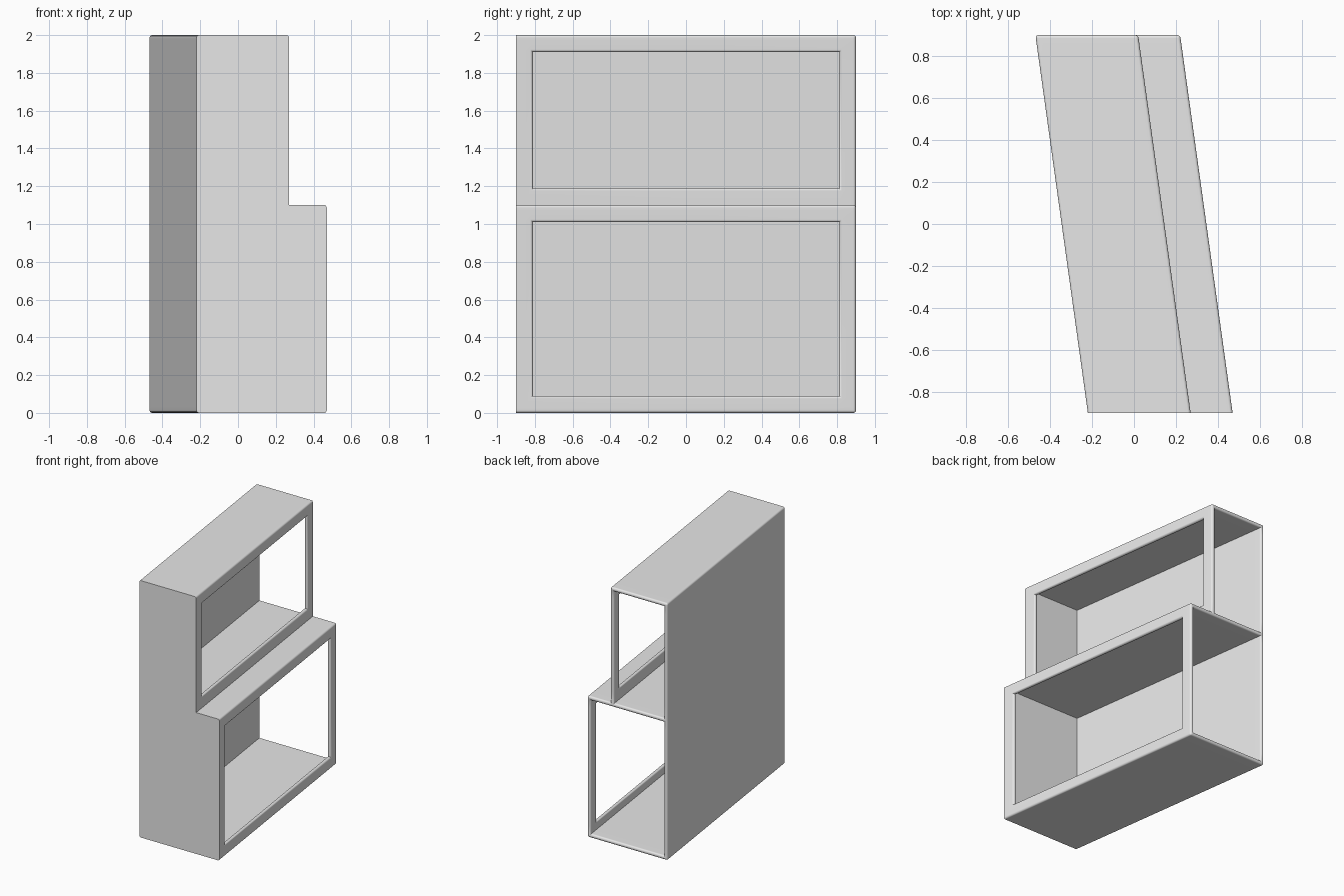
import bpy
import bmesh
import math
from itertools import product
from mathutils import Matrix

cube = bpy.data.objects.get("Cube")
if cube:
    bpy.data.objects.remove(cube, do_unlink=True)

# Main sizes
WALL = 0.03            # panel thickness
RIM = 0.09             # width of the frame around each opening
LOW, HIGH = 0.345, 0.145   # outer x of the lower and upper tier
END, STEP, TOP = 0.9, 1.1, 2.0
SLANT = -0.25 / (2 * END)
ROUND = 0.014

grey = bpy.data.materials.new("light grey")
grey.use_nodes = True
grey.diffuse_color = (0.8, 0.8, 0.8, 1)
grey.node_tree.nodes["Principled BSDF"].inputs["Base Color"].default_value = (0.8, 0.8, 0.8, 1)

# Grid lines at every panel and opening edge
xs = [-LOW, -LOW + WALL, HIGH - WALL, HIGH, LOW - WALL, LOW]
ys = [-END, -END + WALL, -END + RIM, END - RIM, END]
zs = [0, WALL, RIM, STEP - RIM, STEP - WALL, STEP,
      STEP + RIM, TOP - RIM, TOP - WALL, TOP]
axes = (xs, ys, zs)


def is_solid(cell):
    """True where the cabinet has material in this grid cell."""
    if any(i < 0 or i >= len(a) - 1 for i, a in zip(cell, axes)):
        return False
    x, y, z = ((a[i] + a[i + 1]) / 2 for i, a in zip(cell, axes))
    side, base, roof = (LOW, 0, STEP) if z < STEP else (HIGH, STEP, TOP)
    if x > side:
        return False
    # closed wall, closed end, floor, shelf and top
    if x < -LOW + WALL or y < -END + WALL or z < WALL:
        return True
    if z > TOP - WALL or STEP - WALL < z < STEP:
        return True
    # open frame on the stepped side
    opening = abs(y) < END - RIM and base + RIM < z < roof - RIM
    return x > side - WALL and not opening


bm = bmesh.new()
verts = {}


def corner(key):
    if key not in verts:
        verts[key] = bm.verts.new([a[i] for i, a in zip(key, axes)])
    return verts[key]


# Skin the solid cells
for cell in product(*(range(len(a) - 1) for a in axes)):
    if not is_solid(cell):
        continue
    for axis, sign in product(range(3), (0, 1)):
        neighbour = list(cell)
        neighbour[axis] += 1 if sign else -1
        if is_solid(neighbour):
            continue
        u, v = (axis + 1) % 3, (axis + 2) % 3
        ring = []
        for du, dv in ((0, 0), (1, 0), (1, 1), (0, 1)):
            key = list(cell)
            key[axis] += sign
            key[u] += du
            key[v] += dv
            ring.append(corner(tuple(key)))
        bm.faces.new(ring if sign else ring[::-1])
bm.normal_update()

# Round every outward edge except those of the flat closed end
rounded = [e for e in bm.edges
           if e.is_manifold and e.calc_face_angle_signed() > 1
           and not all(v.co.y < -END + 0.001 for v in e.verts)]
bmesh.ops.bevel(bm, geom=rounded, offset=ROUND, segments=4, profile=0.5,
                affect='EDGES', clamp_overlap=True)

# Lean the plan into a parallelogram
shear = Matrix.Identity(4)
shear[0][1] = SLANT
bm.transform(shear)

mesh = bpy.data.meshes.new("stepped_cabinet")
bm.to_mesh(mesh)
bm.free()
mesh.materials.append(grey)
cabinet = bpy.data.objects.new("stepped_cabinet", mesh)
bpy.context.collection.objects.link(cabinet)

bpy.ops.object.select_all(action='DESELECT')
cabinet.select_set(True)
bpy.context.view_layer.objects.active = cabinet
bpy.ops.object.shade_smooth_by_angle(angle=math.radians(40))
weighted = cabinet.modifiers.new("flat panels", 'WEIGHTED_NORMAL')
weighted.keep_sharp = True
